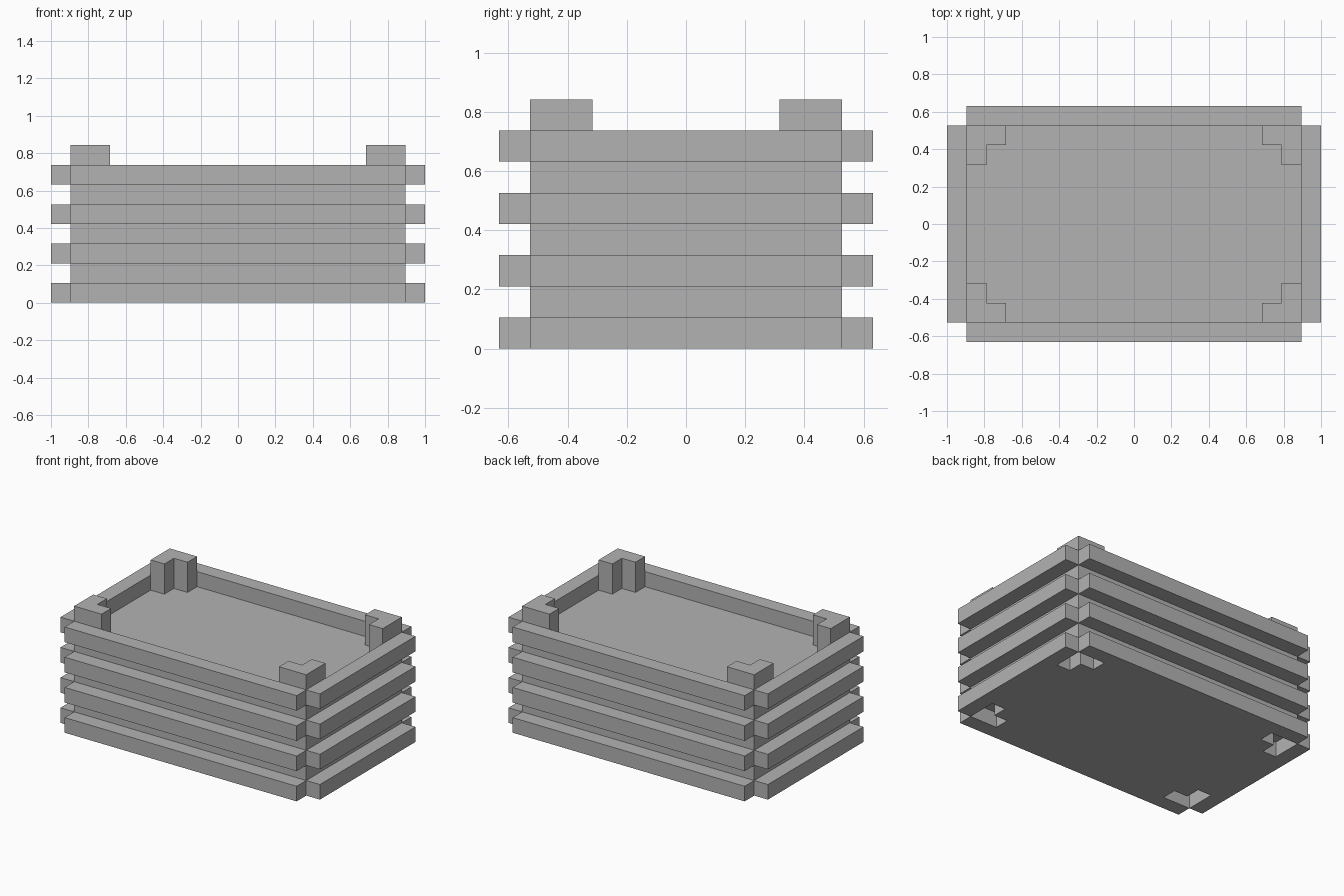
import bpy
import bmesh

cube = bpy.data.objects.get("Cube")
if cube:
    bpy.data.objects.remove(cube, do_unlink=True)

U = 2 / 19              # one slat thickness; the crate is 19 slats long
HX, HY = 8.5, 5         # half size of the crate body, in slats
FLOOR, RIM, TOP = 6, 7, 8

grey = bpy.data.materials.new("grey")
grey.use_nodes = True
colour = (0.45, 0.45, 0.45, 1)
grey.diffuse_color = colour
grey.node_tree.nodes["Principled BSDF"].inputs["Base Color"].default_value = colour


def prism(name, outline, z0, z1):
    """Extrude a flat outline (in slat units) from z0 to z1."""
    bm = bmesh.new()
    base = bm.faces.new([bm.verts.new((x * U, y * U, z0 * U)) for x, y in outline])
    top = bmesh.ops.extrude_face_region(bm, geom=[base])["geom"]
    moved = [v for v in top if isinstance(v, bmesh.types.BMVert)]
    bmesh.ops.translate(bm, verts=moved, vec=(0, 0, (z1 - z0) * U))
    bmesh.ops.recalc_face_normals(bm, faces=bm.faces)
    mesh = bpy.data.meshes.new(name)
    bm.to_mesh(mesh)
    bm.free()
    mesh.materials.append(grey)
    obj = bpy.data.objects.new(name, mesh)
    bpy.context.collection.objects.link(obj)
    return obj


def rect(x0, x1, y0, y1):
    return [(x0, y0), (x1, y0), (x1, y1), (x0, y1)]


# Solid body up to the tray floor
prism("crate_body", rect(-HX, HX, -HY, HY), 1, FLOOR)

# Bottom layer, with stepped sockets at the corners for stacking
step = [(HX, HY - 2), (HX - 1, HY - 2), (HX - 1, HY - 1),
        (HX - 2, HY - 1), (HX - 2, HY)]
outline = []
for sx, sy in ((1, 1), (-1, 1), (-1, -1), (1, -1)):
    corner = [(x * sx, y * sy) for x, y in step]
    outline += corner if sx * sy > 0 else corner[::-1]
prism("crate_base", outline, 0, 1)

# Slats around the four sides; the top row forms the tray rim
for row, z in enumerate(range(0, RIM, 2), 1):
    prism(f"front_slat_{row}", rect(-HX, HX, -HY - 1, -HY), z, z + 1)
    prism(f"back_slat_{row}", rect(-HX, HX, HY, HY + 1), z, z + 1)
    prism(f"left_slat_{row}", rect(HX, HX + 1, -HY, HY), z, z + 1)
    prism(f"right_slat_{row}", rect(-HX - 1, -HX, -HY, HY), z, z + 1)

# L-shaped corner posts
post = step + [(HX, HY)]
for side, sx in (("left", 1), ("right", -1)):
    for end, sy in (("front", -1), ("back", 1)):
        prism(f"{end}_{side}_post", [(x * sx, y * sy) for x, y in post], FLOOR, TOP)
